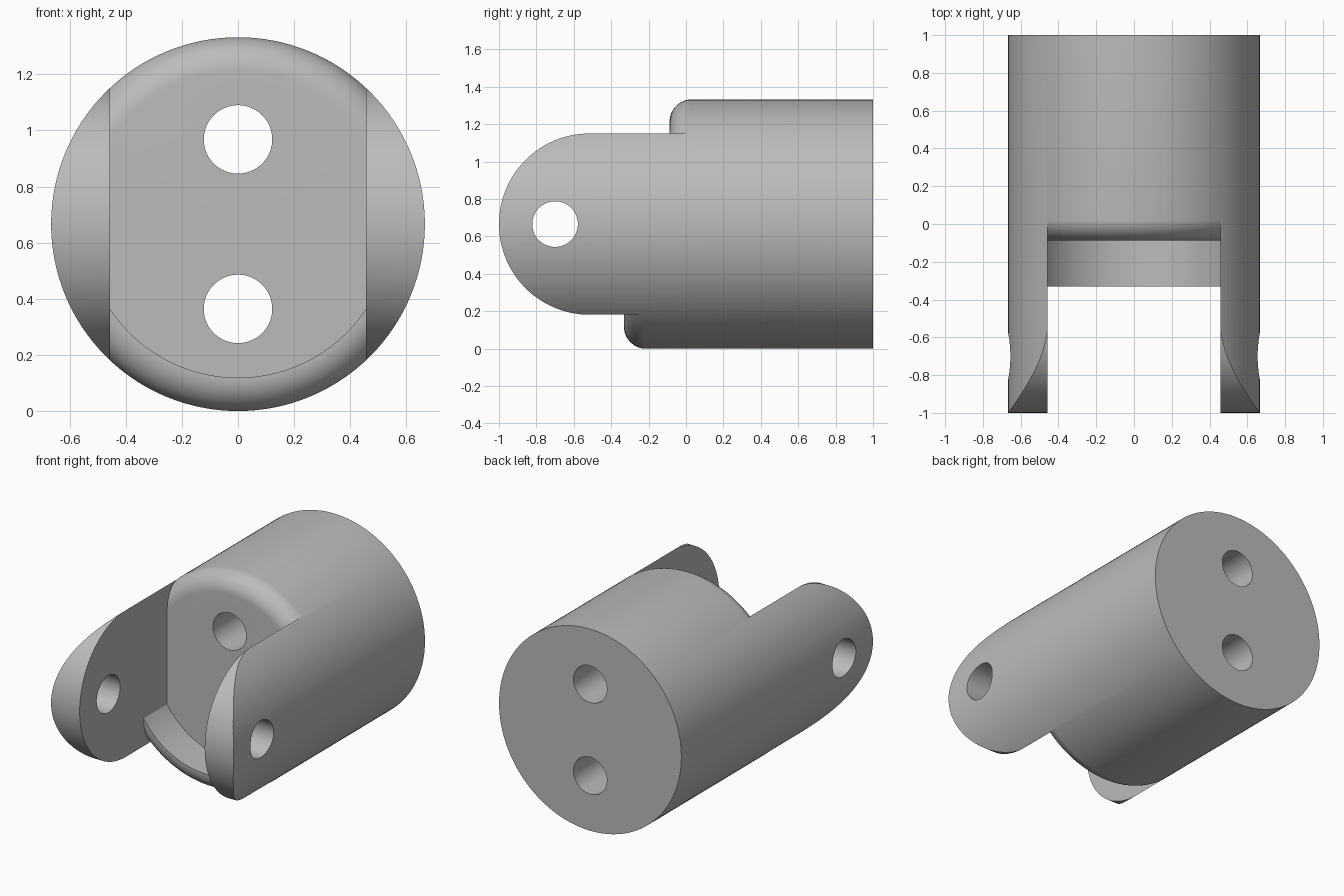
import bpy, bmesh, math
from mathutils import Matrix, Vector

if "Cube" in bpy.data.objects:
    bpy.data.objects.remove(bpy.data.objects["Cube"], do_unlink=True)

R = 0.666            # body radius, also the height of its axis
SLOT = 0.457         # half width of the slot between the prongs
WALL = 0.12          # lip thickness and front edge rounding
FLOOR, LIP = -0.088, -0.332
NOSE = math.sqrt(R * R - SLOT * SLOT)
SEG = 128

grey = bpy.data.materials.new("plain grey")
grey.use_nodes = True
grey.diffuse_color = (0.5, 0.5, 0.5, 1)
grey.node_tree.nodes["Principled BSDF"].inputs["Base Color"].default_value = (0.5, 0.5, 0.5, 1)


def finish(bm, name):
    bmesh.ops.recalc_face_normals(bm, faces=bm.faces)
    mesh = bpy.data.meshes.new(name)
    bm.to_mesh(mesh)
    bm.free()
    mesh.materials.append(grey)
    obj = bpy.data.objects.new(name, mesh)
    bpy.context.collection.objects.link(obj)
    return obj


def box(name, low, high):
    bm = bmesh.new()
    low, high = Vector(low), Vector(high)
    size = Matrix.Diagonal((*(high - low), 1))
    bmesh.ops.create_cube(bm, size=1, matrix=Matrix.Translation((low + high) / 2) @ size)
    return finish(bm, name)


def rod(name, radius, length, centre, axis, seg=64):
    bm = bmesh.new()
    turn = Vector((0, 0, 1)).rotation_difference(Vector(axis)).to_matrix().to_4x4()
    bmesh.ops.create_cone(bm, cap_ends=True, segments=seg, radius1=radius, radius2=radius,
                          depth=length, matrix=Matrix.Translation(centre) @ turn)
    return finish(bm, name)


def lathe(name, profile):
    """Revolve (radius, y) points about the body axis; closed when radius is zero at the ends."""
    bm = bmesh.new()
    verts = [bm.verts.new((0, y, R + r)) for r, y in profile]
    edges = [bm.edges.new((a, b)) for a, b in zip(verts, verts[1:] + verts[:1])]
    bmesh.ops.spin(bm, geom=verts + edges, cent=(0, 0, R), axis=(0, 1, 0),
                   angle=math.tau, steps=SEG, use_merge=False)
    bmesh.ops.remove_doubles(bm, verts=bm.verts, dist=1e-5)
    return finish(bm, name)


def rounded_edge(front, outer):
    return [(outer - WALL + WALL * math.sin(a), front + WALL - WALL * math.cos(a))
            for a in (math.pi / 2 * i / 16 for i in range(17))]


def cut(target, cutter):
    mod = target.modifiers.new("cut", "BOOLEAN")
    mod.operation, mod.solver, mod.object = "DIFFERENCE", "EXACT", cutter
    bpy.context.view_layer.objects.active = target
    bpy.ops.object.modifier_apply(modifier=mod.name)
    bpy.data.objects.remove(cutter, do_unlink=True)


# Main cylinder
body = rod("clevis_body", R, 2, (0, 0, R), (0, 1, 0), SEG)

# Slot cutter, shaped around the rounded core and the lower lip
slot = box("slot_cutter", (-SLOT, -1.2, -0.3), (SLOT, 0.2, 1.7))
outer = R + 0.001
core = lathe("core_shape", [(0, FLOOR)] + rounded_edge(FLOOR, outer) + [(outer, 0.5), (0, 0.5)])
lip = lathe("lip_shape", rounded_edge(LIP, outer) + [(outer, 0.4), (outer - WALL, 0.4)])
cut(lip, box("upper_half", (-1, -1, R), (1, 1, 2)))
cut(slot, core)
cut(slot, lip)
cut(body, slot)

# Round the prong tips
tip = box("tip_cutter", (-1, -1.3, -0.3), (1, NOSE - 1, 1.7))
cut(tip, rod("tip_round", NOSE, 3, (0, NOSE - 1, R), (1, 0, 0), SEG))
cut(body, tip)

# Cross pin hole and two lengthwise holes
cut(body, rod("pin_hole", 0.122, 3, (0, -0.7, R), (1, 0, 0)))
for offset in (-0.302, 0.302):
    cut(body, rod("long_hole", 0.122, 3, (0, 0, R + offset), (0, 1, 0)))

bpy.ops.object.select_all(action="DESELECT")
body.select_set(True)
bpy.context.view_layer.objects.active = body
bpy.ops.object.shade_smooth_by_angle(angle=math.radians(30))
